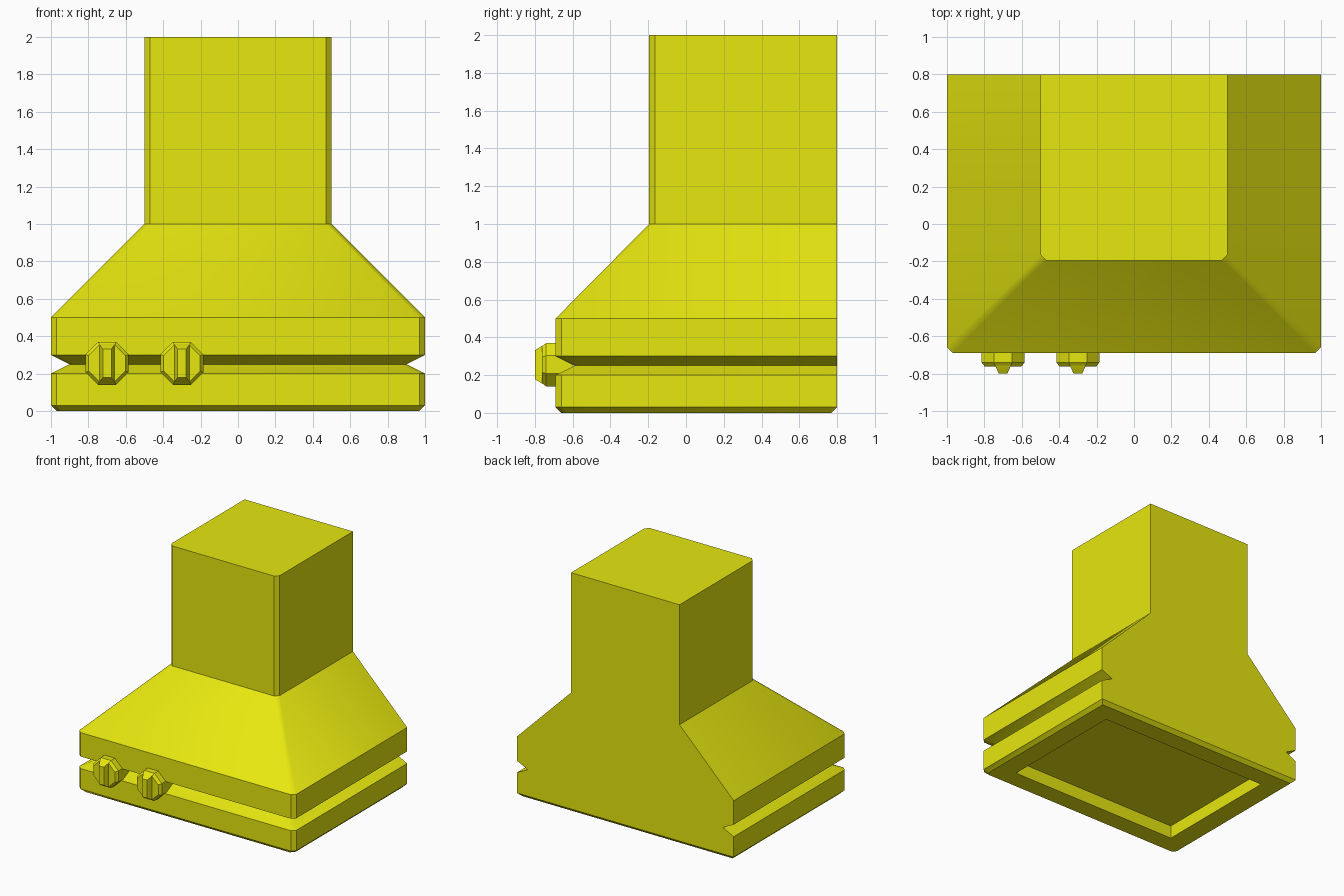
import bpy, bmesh, math

if "Cube" in bpy.data.objects:
    bpy.data.objects.remove(bpy.data.objects["Cube"])

yellow = bpy.data.materials.new("yellow")
yellow.diffuse_color = (0.8, 0.8, 0.005, 1)
yellow.use_nodes = True
yellow.node_tree.nodes["Principled BSDF"].inputs["Base Color"].default_value = yellow.diffuse_color


def loft(name, rings, location=(0, 0, 0)):
    """Skin a stack of equally sized vertex rings and cap both ends."""
    bm = bmesh.new()
    loops = [[bm.verts.new(p) for p in ring] for ring in rings]
    for a, b in zip(loops, loops[1:]):
        for i in range(len(a)):
            j = (i + 1) % len(a)
            bm.faces.new((a[i], a[j], b[j], b[i]))
    bm.faces.new(loops[0][::-1])
    bm.faces.new(loops[-1])
    bmesh.ops.remove_doubles(bm, verts=bm.verts, dist=1e-4)
    bmesh.ops.recalc_face_normals(bm, faces=bm.faces)
    mesh = bpy.data.meshes.new(name)
    bm.to_mesh(mesh)
    bm.free()
    mesh.materials.append(yellow)
    obj = bpy.data.objects.new(name, mesh)
    obj.location = location
    bpy.context.collection.objects.link(obj)
    bpy.context.view_layer.objects.active = obj
    bpy.ops.object.select_all(action='DESELECT')
    obj.select_set(True)
    bpy.ops.object.shade_smooth_by_angle(angle=math.radians(35))
    return obj


def section(z, half, front, back=0.8, c=0.03):
    """Horizontal outline with chamfered front corners."""
    return [(-half, back, z), (-half, front + c, z), (-half + c, front, z),
            (half - c, front, z), (half, front + c, z), (half, back, z)]


# Hood: recessed underside, grooved band, sloped canopy and chimney
loft("hood", [
    section(0.11, 0.8, -0.5, 0.61, 0),
    section(0.0, 0.8, -0.5, 0.61, 0),
    section(0.0, 0.97, -0.66, 0.77),
    section(0.03, 1.0, -0.69),
    section(0.2, 1.0, -0.69),
    section(0.25, 0.9, -0.59),
    section(0.3, 1.0, -0.69),
    section(0.5, 1.0, -0.69),
    section(1.0, 0.5, -0.195),
    section(2.0, 0.5, -0.195),
])


def octagon(y, flat):
    r = flat / math.cos(math.pi / 8)
    angles = [math.pi / 8 + i * math.pi / 4 for i in range(8)]
    return [(r * math.cos(a), y, r * math.sin(a)) for a in angles]


def rectangle(y, hx, hz):
    return [(-hx, y, -hz), (hx, y, -hz), (hx, y, hz), (-hx, y, hz)]


# Control knobs with tapered grips
for side, x in (("left", -0.7), ("right", -0.3)):
    loft("knob_" + side, [octagon(-0.6, 0.115), octagon(-0.74, 0.115),
                          octagon(-0.762, 0.098)], (x, 0, 0.255))
    loft("knob_grip_" + side, [rectangle(-0.75, 0.042, 0.105),
                               rectangle(-0.762, 0.04, 0.1),
                               rectangle(-0.8, 0.023, 0.076)], (x, 0, 0.255))
